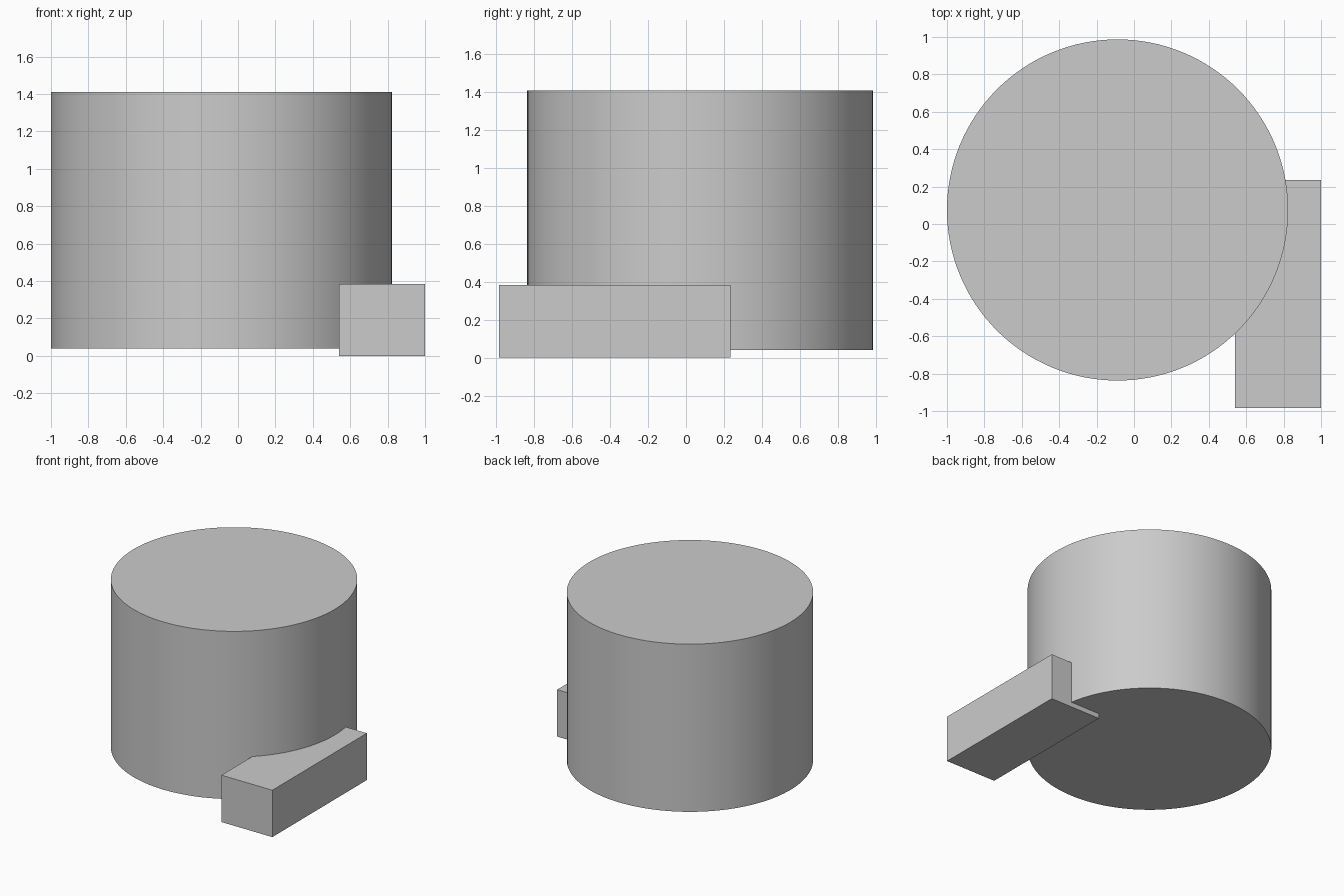
import bpy
import math

cube = bpy.data.objects.get("Cube")
if cube:
    bpy.data.objects.remove(cube, do_unlink=True)

# Single plain grey material
grey = bpy.data.materials.new("plain_grey")
grey.use_nodes = True
color = (0.6, 0.6, 0.6, 1.0)
grey.diffuse_color = color
grey.node_tree.nodes["Principled BSDF"].inputs["Base Color"].default_value = color


def finish(name):
    obj = bpy.context.object
    obj.name = name
    obj.data.materials.append(grey)
    return obj


# Large round drum, slightly raised
bottom, top = 0.04, 1.41
bpy.ops.mesh.primitive_cylinder_add(
    vertices=128, radius=0.912, depth=top - bottom,
    location=(-0.088, 0.075, (bottom + top) / 2))
finish("drum")
bpy.ops.object.shade_smooth_by_angle(angle=math.radians(30))

# Rectangular block that runs into the drum's lower front corner
low, high = (0.54, -0.985, 0.0), (1.0, 0.235, 0.383)
bpy.ops.mesh.primitive_cube_add(
    size=1, location=[(a + b) / 2 for a, b in zip(low, high)])
block = finish("side_block")
block.scale = [b - a for a, b in zip(low, high)]
bpy.ops.object.transform_apply(location=False, rotation=False, scale=True)
